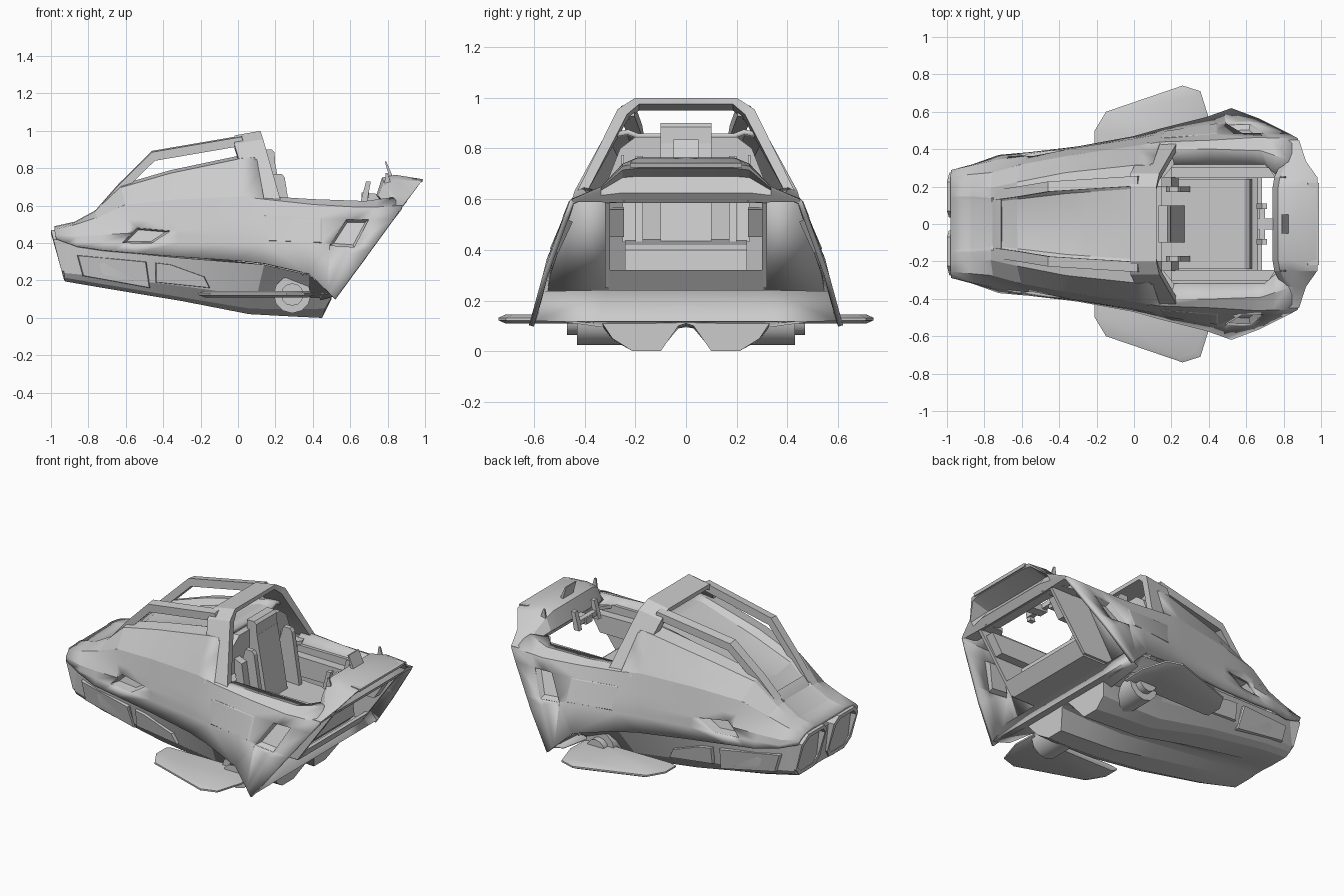
import bpy, bmesh, math
from mathutils import Vector, Matrix
from mathutils.bvhtree import BVHTree

if "Cube" in bpy.data.objects:
    bpy.data.objects.remove(bpy.data.objects["Cube"])

hull_grey = bpy.data.materials.new("hull grey")
hull_grey.diffuse_color = (0.6, 0.6, 0.6, 1)
hull_grey.use_nodes = True
hull_grey.node_tree.nodes["Principled BSDF"].inputs["Base Color"].default_value = hull_grey.diffuse_color


def finish(name, bm, mirror=False, thick=0.0, angle=25):
    bmesh.ops.remove_doubles(bm, verts=bm.verts[:], dist=0.0005)
    bmesh.ops.recalc_face_normals(bm, faces=bm.faces[:])
    me = bpy.data.meshes.new(name)
    bm.to_mesh(me)
    bm.free()
    me.materials.append(hull_grey)
    for p in me.polygons:
        p.use_smooth = True
    me.set_sharp_from_angle(angle=math.radians(angle))
    ob = bpy.data.objects.new(name, me)
    bpy.context.collection.objects.link(ob)
    if mirror:
        m = ob.modifiers.new("mirror", 'MIRROR')
        m.use_axis = (False, True, False)
    if thick:
        s = ob.modifiers.new("thickness", 'SOLIDIFY')
        s.thickness, s.offset = thick, 0
    return ob


def loft(bm, lines, closed=False, cap_ends=False):
    """Skin a grid of points; closed joins the last line back to the first."""
    g = [[bm.verts.new(p) for p in ln] for ln in lines]
    n = len(g)
    for i in range(n if closed else n - 1):
        a, b = g[i], g[(i + 1) % n]
        for j in range(len(a) - 1):
            bm.faces.new((a[j], a[j + 1], b[j + 1], b[j]))
    if cap_ends:
        for j in (0, -1):
            bm.faces.new([ln[j] for ln in g])
    return g


def rings(bm, loops, cap_first=True, cap_last=True):
    """Join closed rings of points and cap the ends."""
    g = loft(bm, [list(r) + [r[0]] for r in loops])
    for row, cap in ((g[0], cap_first), (g[-1], cap_last)):
        if cap:
            bm.faces.new(row[:-1])


def prism(name, pts, lo, hi, axis='y', mirror=False):
    """Extrude a polygon: xz points along y, yz points along x, or xy points along z."""
    bm = bmesh.new()
    put = {'y': lambda p, t: (p[0], t, p[1]), 'x': lambda p, t: (t, p[0], p[1]),
           'z': lambda p, t: (p[0], p[1], t)}[axis]
    rings(bm, [[put(p, t) for p in pts] for t in (lo, hi)])
    return finish(name, bm, mirror)


def box(name, x0, x1, y0, y1, z0, z1, mirror=False):
    return prism(name, [(x0, z0), (x1, z0), (x1, z1), (x0, z1)], y0, y1, mirror=mirror)


# --- outer shell: crease, mid side, belt, shoulder, deck lines from tail to nose
crease = [(-.97, .28, .42), (-.86, .31, .38), (-.72, .36, .36), (-.55, .375, .345), (-.3, .405, .325),
          (0, .46, .305), (.14, .5, .29), (.38, .56, .235), (.48, .595, .14), (.52, .61, .10)]
mid = [(-.975, .28, .44), (-.86, .305, .43), (-.73, .335, .44), (-.57, .355, .45), (-.32, .395, .46),
       (0, .446, .47), (.14, .472, .46), (.38, .515, .42), (.57, .54, .36), (.667, .555, .30)]
belt = [(-.98, .25, .465), (-.87, .26, .49), (-.75, .27, .53), (-.6, .31, .6), (-.33, .36, .63),
        (.02, .41, .645), (.14, .43, .63), (.4, .44, .6), (.65, .455, .585), (.878, .45, .59)]
shoulder = [(-.98, .2, .475), (-.87, .2, .5), (-.76, .19, .56), (-.62, .22, .69), (-.36, .27, .765),
            (.02, .31, .845), (.1, .31, .85)]
lip = [(x, y * .74, z + (.015 if x > -.7 else .005)) for x, y, z in shoulder]
well = [(x, y * .62, z - (.02 if -.7 < x < -.1 else 0)) for x, y, z in shoulder]
spine = [(x, 0, z - (.045 if -.7 < x < -.1 else 0)) for x, y, z in shoulder]
rim = [(.16, .40, .64), (.4, .40, .625), (.68, .39, .615), (.83, .34, .635)]
rim_in = [(.17, .32, .61), (.4, .32, .605), (.7, .32, .6), (.79, .24, .62)]

bm = bmesh.new()
loft(bm, [crease, mid, belt])
loft(bm, [belt[:7], shoulder, lip, well, spine])
loft(bm, [belt[6:], rim, rim_in])
bmesh.ops.remove_doubles(bm, verts=bm.verts[:], dist=0.0005)
shell_tree = BVHTree.FromBMesh(bm)


def hit(tree, x, z):
    loc = tree.ray_cast(Vector((x, 2, z)), Vector((0, -1, 0)))[0]
    return loc.y if loc else .4


def pocket(name, poly, depth):
    """Recess cut into the shell side, with a sloped floor."""
    cx = sum(p[0] for p in poly) / len(poly)
    cz = sum(p[1] for p in poly) / len(poly)
    planes = []
    for a, b in zip(poly, poly[1:] + poly[:1]):
        no = Vector((b[1] - a[1], 0, a[0] - b[0])).normalized()
        co = Vector((a[0], 0, a[1]))
        if no.dot(Vector((cx, 0, cz)) - co) > 0:
            no = -no
        planes.append((co, no))
        bmesh.ops.bisect_plane(bm, geom=bm.verts[:] + bm.edges[:] + bm.faces[:],
                               plane_co=co, plane_no=no, dist=1e-5)
    gone = [f for f in bm.faces if f.calc_center_median().y > .25 and
            all(no.dot(f.calc_center_median() - co) < 0 for co, no in planes)]
    bmesh.ops.delete(bm, geom=gone, context='FACES')
    top = [(x, hit(shell_tree, x, z), z) for x, z in poly]
    low = [(cx + (x - cx) * .8, y - depth, cz + (z - cz) * .8) for x, y, z in top]
    pb = bmesh.new()
    rings(pb, [top, low], cap_first=False)
    finish(name, pb, mirror=True)


pocket("side_intake", [(-.62, .40), (-.54, .48), (-.36, .465), (-.46, .40)], .05)
pocket("side_window_recess", [(.49, .385), (.62, .375), (.70, .525), (.58, .525)], .03)
finish("outer_shell", bm, mirror=True, thick=.02, angle=14)


def panel(name, tree, poly, off, thick, shrink=.94):
    """Raised plate following a side surface."""
    cx = sum(p[0] for p in poly) / len(poly)
    cz = sum(p[1] for p in poly) / len(poly)
    base = [(x, hit(tree, x, z), z) for x, z in poly]
    pb = bmesh.new()
    rings(pb, [[(x, y - .02, z) for x, y, z in base], [(x, y + off, z) for x, y, z in base],
               [(cx + (x - cx) * shrink, y + off + thick, cz + (z - cz) * shrink) for x, y, z in base]])
    finish(name, pb, mirror=True)


panel("door_panel", shell_tree, [(.14, .55), (.45, .53), (.45, .40), (.16, .41)], .010, .004)

# --- lower hull with twin belly lobes
hull = [
    [(-.95, 0, .42), (-.72, 0, .38), (-.3, 0, .34), (.1, 0, .26), (.36, 0, .23), (.46, 0, .13)],
    [(-.95, .265, .42), (-.72, .335, .36), (-.3, .385, .32), (.14, .47, .285), (.38, .53, .23), (.50, .57, .125)],
    [(-.93, .27, .24), (-.72, .32, .22), (-.3, .36, .17), (.1, .36, .115), (.38, .34, .11), (.50, .33, .11)],
    [(-.928, .255, .215), (-.72, .29, .18), (-.3, .31, .11), (.06, .29, .05), (.3, .29, .045), (.465, .29, .05)],
    [(-.925, .22, .195), (-.72, .25, .16), (-.3, .26, .09), (.06, .22, .02), (.3, .22, .007), (.45, .21, 0)],
    [(-.925, .1, .195), (-.72, .11, .16), (-.3, .11, .09), (.06, .1, .02), (.3, .1, .007), (.45, .1, 0)],
    [(-.925, .04, .20), (-.72, .04, .18), (-.3, .03, .13), (.06, .03, .09), (.3, .03, .09), (.50, .03, .10)],
    [(-.925, 0, .20), (-.72, 0, .18), (-.3, 0, .13), (.06, 0, .095), (.3, 0, .1), (.50, 0, .11)]]
bm = bmesh.new()
loft(bm, hull, cap_ends=True)
hull_tree = BVHTree.FromBMesh(bm)
finish("lower_hull", bm, mirror=True, angle=20)
panel("rear_pod_panel", hull_tree, [(-.86, .335), (-.49, .30), (-.47, .16), (-.83, .225)], .015, .008, .97)
panel("front_pod_panel", hull_tree, [(-.44, .295), (-.36, .285), (-.18, .22), (-.15, .16), (-.44, .19)], .012, .008, .97)

# --- twin tail nozzles
outline = [(.035, .25), (.07, .2), (.22, .2), (.27, .25), (.275, .42), (.225, .47), (.07, .47), (.035, .43)]


def nozzle_ring(dx, s):
    return [(-1 + (.47 - z) * .26 + dx, .155 + (y - .155) * s, .335 + (z - .335) * s) for y, z in outline]


bm = bmesh.new()
rings(bm, [nozzle_ring(.2, 1), nozzle_ring(0, 1), nozzle_ring(0, .85), nozzle_ring(.16, .78)])
finish("tail_nozzle", bm, mirror=True)

# --- roll bar arch
bm = bmesh.new()
arch = [(.435, .62, .395, .62, .07, .23), (.27, .955, .232, .935, -.02, .135),
        (.2, 1.0, .185, .975, -.02, .12), (0, 1.0, 0, .975, -.02, .12)]
loft(bm, [[(xb, yo, zo - (.025 if zo > .9 else 0)) for yo, zo, yi, zi, xb, xf in arch],
          [(xf, yo, zo) for yo, zo, yi, zi, xb, xf in arch],
          [(xf, yi, zi) for yo, zo, yi, zi, xb, xf in arch],
          [(xb, yi, zi - (.025 if zi > .9 else 0)) for yo, zo, yi, zi, xb, xf in arch]], closed=True)
finish("roll_bar", bm, mirror=True)

# --- rear canopy rails and the tail cross piece
path = [(.02, .225, .95), (-.46, .195, .868), (-.64, .165, .69), (-.75, .15, .565)]
bm = bmesh.new()
loft(bm, [[(x + dx, y + dy, z + dz) for x, y, z in path] for dx, dy, dz in
          ((0, -.022, .025), (0, .032, .018), (.015, .032, -.028), (.015, -.022, -.022))],
     closed=True, cap_ends=True)
finish("canopy_rail", bm, mirror=True)
prism("canopy_rear_frame", [(-.77, .55), (-.75, .585), (-.71, .62), (-.70, .58)], -.16, .16)

# --- cockpit tub, open at the front below the dash
prism("cockpit_floor", [(.15, .24), (.625, .24), (.685, .32), (.66, .32), (.61, .27), (.15, .27)], -.305, .305)
prism("cockpit_wall", [(.15, .25), (.63, .25), (.87, .585), (.78, .61), (.15, .61)], .30, .32, mirror=True)
prism("side_console", [(.2, .45), (.76, .45), (.83, .56), (.2, .57)], .245, .31, mirror=True)
prism("rim_front_corner", [(.70, .33), (.76, .24), (.88, .24), (.86, .36), (.72, .38)], .59, .61, axis='z', mirror=True)
prism("rim_rear_corner", [(.12, .24), (.15, .24), (.215, .32), (.20, .38), (.12, .34)], .26, .63, axis='z', mirror=True)
prism("rear_bulkhead", [(-.31, .25), (.31, .25), (.33, .62), (.26, .80), (.2, .845), (-.2, .845), (-.26, .80),
                        (-.33, .62)], .11, .15, axis='x')
bm = bmesh.new()
loft(bm, [[(.40, .31, .24), (.62, .31, .6)], [(.34, .56, .23), (.62, .44, .59)]])
finish("side_bulkhead", bm, mirror=True, thick=.01)

# --- front apron and belly plate under the tub
bm = bmesh.new()
loft(bm, [[(.47, 0, .24), (.47, .31, .24), (.47, .565, .235)],
          [(.53, 0, .12), (.53, .35, .12), (.53, .60, .12)],
          [(.44, 0, .11), (.44, .34, .10), (.44, .56, .13)]])
finish("front_apron", bm, mirror=True, thick=.008)

# --- nose cowl: thin visor over a recessed dash, flattened towards the rim
bm = bmesh.new()
top = [(.78, .605), (.74, .655), (.77, .75), (.84, .765), (.985, .742), (.975, .722), (.85, .69), (.905, .625), (.873, .585)]
edge = [(.78, .605), (.75, .65), (.78, .725), (.85, .74), (.98, .73), (.97, .715), (.86, .685), (.905, .625), (.873, .585)]
side = [(.79, .60), (.79, .615), (.82, .635), (.85, .65), (.92, .65), (.918, .645), (.91, .635), (.895, .615), (.873, .588)]
foot = [(.80, .59), (.80, .595), (.83, .6), (.85, .602), (.882, .6), (.881, .598), (.88, .595), (.878, .592), (.876, .588)]
rings(bm, [[(x, y, z) for x, z in pr] for pr, y in ((top, 0), (top, .19), (edge, .25), (side, .335), (foot, .45))],
      cap_first=False)
finish("nose_cowl", bm, mirror=True)
prism("nose_lip", [(.93, .748), (.99, .742), (.985, .725), (.92, .73)], -.22, .22)
prism("nose_prong", [(.78, .70), (.79, .775), (.80, .775), (.82, .71)], .245, .255, mirror=True)
prism("dash_blade", [(.785, .835), (.793, .835), (.83, .75), (.81, .75)], -.05, .05)
prism("mouth_sill", [(.86, .585), (.875, .60), (.80, .62), (.79, .60)], -.31, .31)

# --- seat and bench
prism("seat_back", [(.15, .43), (.27, .43), (.24, .6), (.20, .82), (.15, .82)], -.10, .10)
prism("head_rest", [(.13, .81), (.20, .81), (.195, .885), (.18, .9), (.13, .9)], -.1, .1)
prism("seat_bench", [(.15, .26), (.58, .26), (.63, .31), (.62, .40), (.59, .42), (.15, .44)], -.24, .24)
prism("seat_bolster", [(.17, .43), (.30, .43), (.25, .75), (.235, .77), (.19, .77), (.17, .7)], .17, .2, mirror=True)
prism("seat_wing", [(.15, .43), (.24, .43), (.20, .7), (.15, .72)], .20, .25, mirror=True)

# --- steering yoke
prism("yoke_column", [(.66, .63), (.78, .62), (.78, .66), (.66, .67)], -.03, .03)
box("yoke_bar", .67, .70, -.1, .1, .64, .67)
prism("yoke_grip", [(.655, .62), (.69, .62), (.71, .73), (.685, .73)], .08, .11, mirror=True)

# --- fin mounts and fins
for nm, r, y0, y1 in (("fin_mount", .10, .25, .43), ("fin_hub", .06, .42, .47)):
    bm = bmesh.new()
    bmesh.ops.create_cone(bm, cap_ends=True, segments=12, radius1=r, radius2=r, depth=y1 - y0,
                          matrix=Matrix.Translation((.29, (y0 + y1) / 2, .125)) @ Matrix.Rotation(-math.pi / 2, 4, 'X'))
    finish(nm, bm, mirror=True, angle=35)
fin = [(-.21, .40), (-.21, .5), (-.15, .60), (.26, .74), (.355, .71), (.405, .55), (.40, .40)]
bm = bmesh.new()
rings(bm, [[(.12 + (x - .12) * s, .48 + (y - .48) * s, z) for x, y in fin]
           for s, z in ((.9, .110), (1, .122), (1, .132), (.9, .144))])
finish("side_fin", bm, mirror=True)
